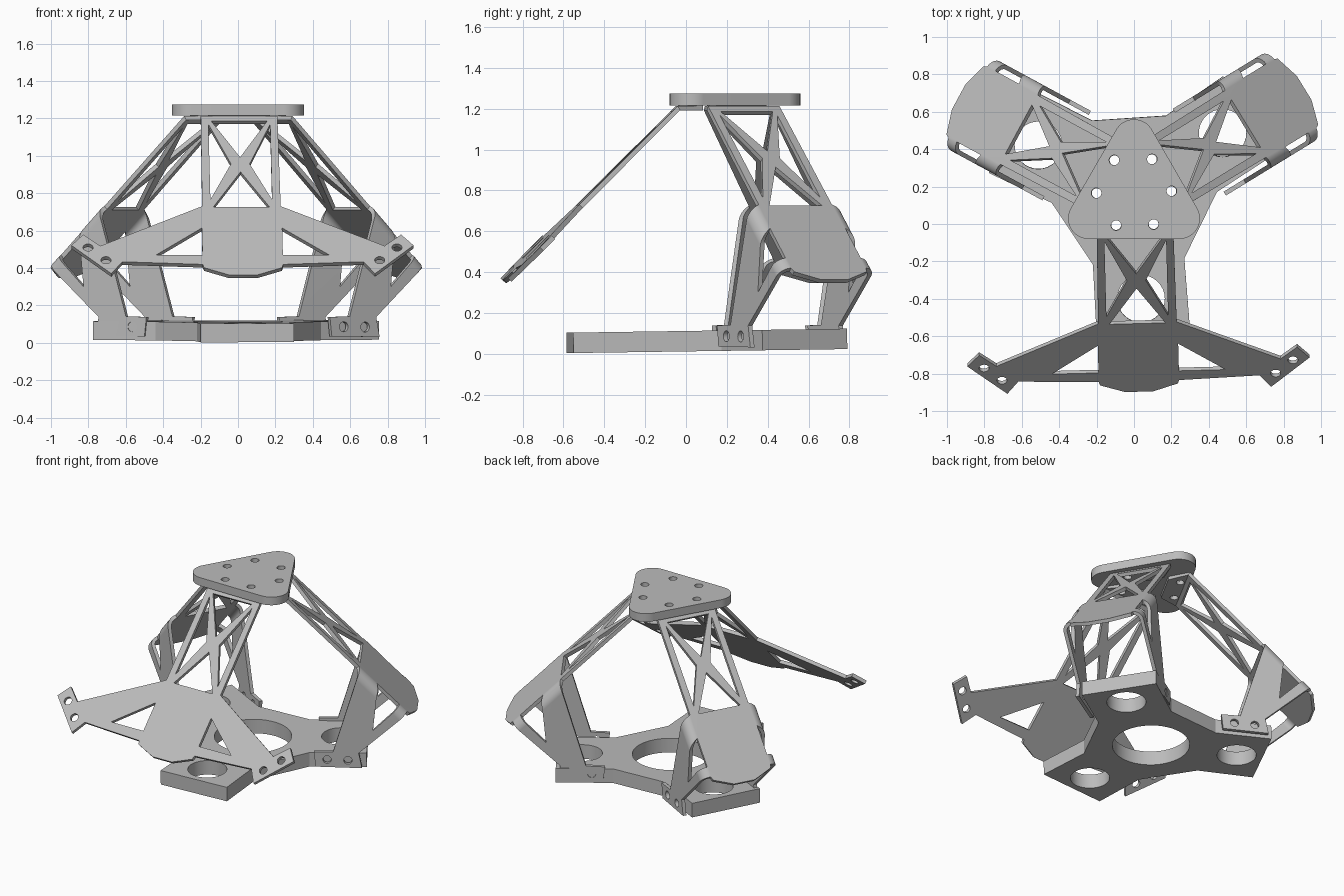
import bpy, bmesh, math
from mathutils import Vector

if "Cube" in bpy.data.objects:
    bpy.data.objects.remove(bpy.data.objects["Cube"])

CX, CY = 0.0, 0.17            # common axis of the frame
TURN = math.radians(1.5)      # slight twist of the legs and top plate
BASE_TURN = math.radians(3.8)  # slight twist of the base
R2 = math.sqrt(0.5)

grey = bpy.data.materials.new("plain grey")
grey.diffuse_color = (0.5, 0.5, 0.5, 1)
grey.use_nodes = True
grey.node_tree.nodes["Principled BSDF"].inputs["Base Color"].default_value = grey.diffuse_color


def circle(x, y, r, n=32):
    return [(x + r * math.cos(2 * math.pi * i / n), y + r * math.sin(2 * math.pi * i / n))
            for i in range(n)]


def spin(x, y, a):
    return (x * math.cos(a) - y * math.sin(a), x * math.sin(a) + y * math.cos(a))


def mirror(loop):
    return [(-x, y) for x, y in reversed(loop)]


def sheet(name, loops, thickness, place, cuts=()):
    """Fill an outline with holes, cut it at bend lines, place it, thicken it."""
    bm = bmesh.new()
    for loop in loops:
        vs = [bm.verts.new((x, y, 0)) for x, y in loop]
        for a, b in zip(vs, vs[1:] + vs[:1]):
            bm.edges.new((a, b))
    bmesh.ops.triangle_fill(bm, use_beauty=True, edges=bm.edges[:], normal=(0, 0, 1))
    for co, no in cuts:
        bmesh.ops.bisect_plane(bm, geom=bm.verts[:] + bm.edges[:] + bm.faces[:],
                               dist=1e-5, plane_co=co, plane_no=no)
    for v in bm.verts:
        v.co = place(v.co.x, v.co.y)
    bmesh.ops.recalc_face_normals(bm, faces=bm.faces[:])
    flat = bpy.data.meshes.new(name)
    bm.to_mesh(flat)
    bm.free()
    ob = bpy.data.objects.new(name, flat)
    bpy.context.collection.objects.link(ob)
    mod = ob.modifiers.new("thickness", 'SOLIDIFY')
    mod.thickness = thickness
    mod.offset = 0
    deps = bpy.context.evaluated_depsgraph_get()
    solid = bpy.data.meshes.new_from_object(ob.evaluated_get(deps))
    ob.modifiers.clear()
    ob.data = solid
    bm = bmesh.new()
    bm.from_mesh(solid)
    bmesh.ops.recalc_face_normals(bm, faces=bm.faces[:])
    bm.to_mesh(solid)
    bm.free()
    solid.materials.clear()
    solid.materials.append(grey)
    bpy.ops.object.select_all(action='DESELECT')
    ob.select_set(True)
    bpy.context.view_layer.objects.active = ob
    bpy.ops.object.shade_smooth_by_angle(angle=math.radians(30))
    wn = ob.modifiers.new("even shading", 'WEIGHTED_NORMAL')
    wn.keep_sharp = True
    return ob


# --- base: three-armed plate with a large centre hole and a hole in each arm
outline, base_holes = [], [circle(0, 0, 0.25, 48)]
for k in range(3):
    a = math.radians(-90 + 120 * k) + BASE_TURN
    for p in ((0.37, -0.245), (0.74, -0.25), (0.74, 0.25), (0.37, 0.245)):
        outline.append(spin(*p, a))
    base_holes.append(circle(*spin(0.57, 0, a), 0.127))


def place_base(x, y):
    return Vector((CX + x, CY + y, 0.053 + 0.0145 * (y + 0.76)))


sheet("base_plate", [outline] + base_holes, 0.1, place_base)

# --- top: rounded triangular plate with six bolt holes
outline, top_holes = [], []
for k in range(3):
    a = math.radians(-30 + 120 * k)
    cx, cy = 0.28 * math.cos(a), 0.28 * math.sin(a)
    for i in range(13):
        t = a + math.radians(-60 + 10 * i)
        outline.append((cx + 0.11 * math.cos(t), cy + 0.11 * math.sin(t)))
    for u in (-0.1, 0.1):
        top_holes.append(circle(*spin(0.175, u, a - math.radians(60) + TURN), 0.027, 24))
sheet("top_plate", [outline] + top_holes, 0.058,
      lambda x, y: Vector((CX + x, CY + y, 1.245)))

# --- legs: one sheet-metal pattern, u across and s down the slope
half = [(0.12, -0.12), (0.205, 0.0), (0.21, 0.68), (0.76, 0.98), (0.85, 0.894),
        (0.915, 0.976), (0.705, 1.19), (0.645, 1.10), (0.215, 1.12),
        (0.208, 1.145), (0.075, 1.2)]
side_holes = [
    [(0.165, 0.06), (0.05, 0.36), (0.165, 0.63)],          # side of the cross brace
    [(0.215, 0.845), (0.215, 1.05), (0.465, 1.05)],        # wing opening
    circle(0.779 + 0.047, 1.04 - 0.048, 0.027, 24),        # tab bolt holes
    circle(0.779 - 0.047, 1.04 + 0.048, 0.027, 24),
    circle(0.1, -0.037, 0.026, 24),                        # top flange bolt hole
]
pattern = [half + mirror(half),
           [(-0.15, 0.035), (0.15, 0.035), (0, 0.31)],     # cross brace, top
           [(-0.15, 0.685), (0.15, 0.685), (0, 0.42)]]     # cross brace, bottom
for h in side_holes:
    pattern += [h, mirror(h)]

U0, BEND = 0.21, 0.05          # fold line and fold radius of the wings
ARC = BEND * math.pi / 2


def leg(name, angle, folded):
    a = angle + TURN

    def place(u, s):
        lat, depth = abs(u), 0.0
        if folded and lat > U0 + 1e-6:
            t = min((lat - U0) / BEND, math.pi / 2)
            depth = BEND * (1 - math.cos(t)) + max(0, lat - U0 - ARC)
            lat = U0 + BEND * math.sin(t)
        lat = math.copysign(lat, u)
        if s < 0:                                  # flange under the top plate
            r, z = 0.21 + s, 1.203
        else:
            r = 0.21 + R2 * (s - depth)
            z = 1.203 - R2 * (s + depth)
        x, y = spin(r, lat, a)
        return Vector((CX + x, CY + y, z))

    cuts = [((0, 0, 0), (0, 1, 0))]
    if folded:
        for sgn in (-1, 1):
            cuts += [((sgn * (U0 + ARC * i / 8), 0, 0), (1, 0, 0)) for i in range(9)]
    sheet(name, pattern, 0.024, place, cuts)


leg("front_leg_unfolded", math.radians(-90), False)
leg("right_leg_folded", math.radians(30), True)
leg("left_leg_folded", math.radians(150), True)
